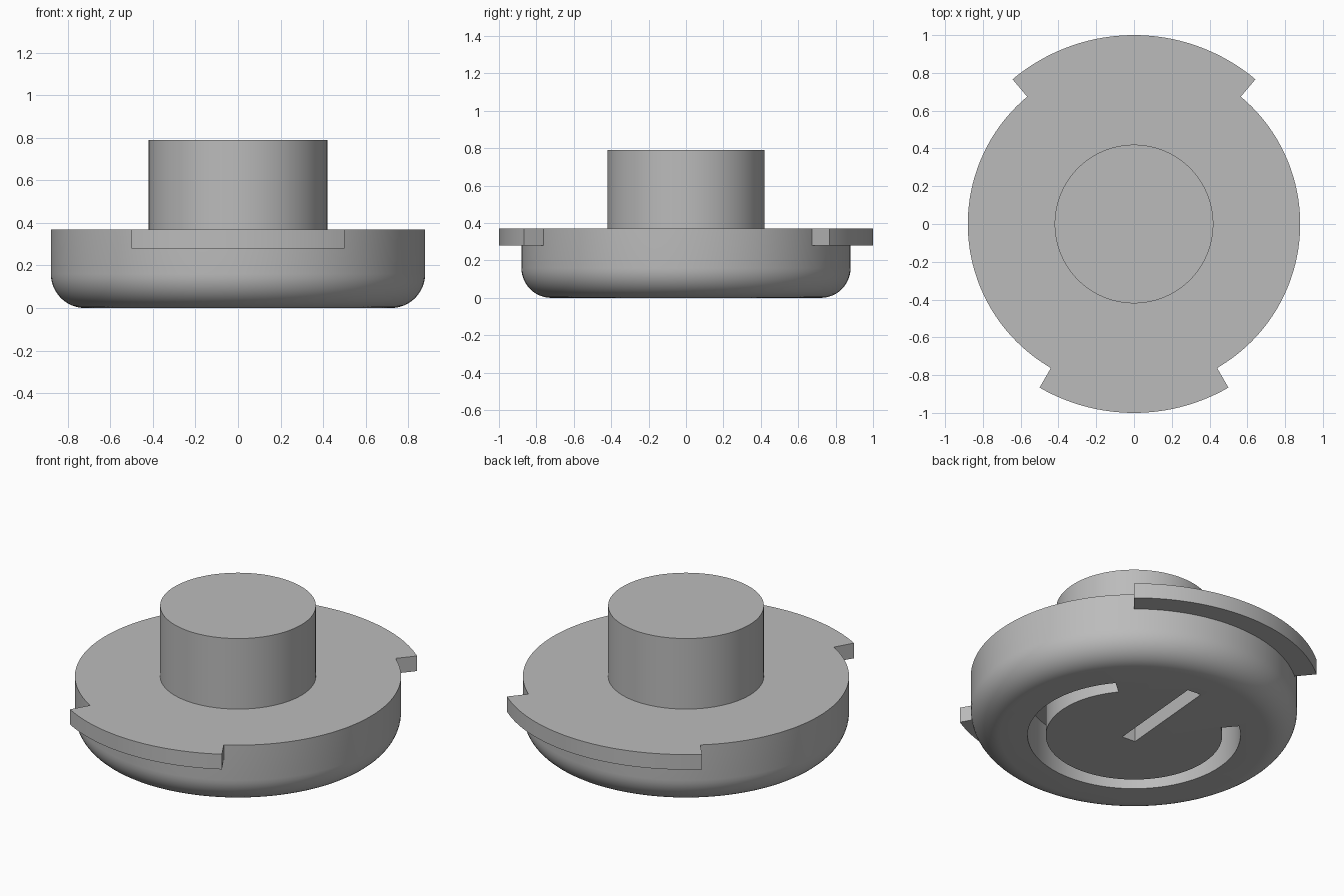
import bpy, bmesh
from math import radians, cos, sin, pi
from mathutils import Matrix

cube = bpy.data.objects.get("Cube")
if cube:
    bpy.data.objects.remove(cube, do_unlink=True)

grey = bpy.data.materials.new("plain grey")
grey.use_nodes = True
grey.diffuse_color = (0.5, 0.5, 0.5, 1)
grey.node_tree.nodes["Principled BSDF"].inputs["Base Color"].default_value = (0.5, 0.5, 0.5, 1)

DISC_R, DISC_H, FILLET = 0.88, 0.37, 0.16
SLOT_ANGLE = radians(85)


def finish(name, bm):
    """Turn a bmesh into a named grey object."""
    bmesh.ops.recalc_face_normals(bm, faces=bm.faces)
    mesh = bpy.data.meshes.new(name)
    bm.to_mesh(mesh)
    bm.free()
    mesh.materials.append(grey)
    obj = bpy.data.objects.new(name, mesh)
    bpy.context.collection.objects.link(obj)
    return obj


def lathe(name, profile, steps=128):
    """Revolve (radius, height) points around the z axis."""
    bm = bmesh.new()
    rings = []
    for r, z in profile:
        rings.append([bm.verts.new((r * cos(2 * pi * i / steps), r * sin(2 * pi * i / steps), z))
                      for i in range(steps)])
    for low, high in zip(rings, rings[1:]):
        for i in range(steps):
            j = (i + 1) % steps
            bm.faces.new((low[i], low[j], high[j], high[i]))
    bm.faces.new(rings[0])
    bm.faces.new(rings[-1])
    return finish(name, bm)


def ring_sector(name, r0, r1, start, end, z0, z1):
    """Solid arc between two radii, angles in degrees."""
    bm = bmesh.new()
    steps = int(abs(end - start) / 2)
    angles = [radians(start + (end - start) * i / steps) for i in range(steps + 1)]
    outline = [(r1 * cos(a), r1 * sin(a)) for a in angles]
    outline += [(r0 * cos(a), r0 * sin(a)) for a in reversed(angles)]
    base = bm.faces.new([bm.verts.new((x, y, z0)) for x, y in outline])
    grown = bmesh.ops.extrude_face_region(bm, geom=[base], use_keep_orig=True)
    moved = [g for g in grown["geom"] if isinstance(g, bmesh.types.BMVert)]
    bmesh.ops.translate(bm, vec=(0, 0, z1 - z0), verts=moved)
    return finish(name, bm)


def box(name, x0, x1, width, z0, z1, angle):
    """Bar lying along a direction from the axis."""
    bm = bmesh.new()
    place = (Matrix.Rotation(angle, 4, "Z")
             @ Matrix.Translation(((x0 + x1) / 2, 0, (z0 + z1) / 2))
             @ Matrix.Diagonal((x1 - x0, width, z1 - z0, 1)))
    bmesh.ops.create_cube(bm, size=1, matrix=place)
    return finish(name, bm)


def carve(target, cutter):
    """Cut one object out of another, then drop the cutter."""
    mod = target.modifiers.new("cut", "BOOLEAN")
    mod.operation, mod.solver, mod.object = "DIFFERENCE", "EXACT", cutter
    cutter.hide_render = True
    bpy.ops.object.select_all(action="DESELECT")
    bpy.context.view_layer.objects.active = target
    target.select_set(True)
    bpy.ops.object.modifier_apply(modifier=mod.name)
    bpy.data.objects.remove(cutter, do_unlink=True)


# Disc with a rounded lower rim
arc = [radians(-90 + 90 * i / 12) for i in range(13)]
rim = [(DISC_R - FILLET + FILLET * cos(a), FILLET + FILLET * sin(a)) for a in arc]
disc = lathe("disc_body", rim + [(DISC_R, DISC_H)])

# Curved groove and straight slot in the underside
carve(disc, ring_sector("groove_cutter", 0.476, 0.574, 130, 400, -0.1, 0.25))
carve(disc, box("slot_cutter", -0.05, 0.567, 0.085, -0.1, 0.25, SLOT_ANGLE))

# Central post
post = lathe("central_post", [(0.42, DISC_H - 0.01), (0.42, 0.79)])

# Locking lugs, the back one wider
back_lug = ring_sector("back_lug", DISC_R - 0.002, 1, 50, 130, 0.28, DISC_H)
front_lug = ring_sector("front_lug", DISC_R - 0.002, 1, 240, 300, 0.28, DISC_H)

# Smooth the round walls and keep the rims sharp
bpy.ops.object.select_all(action="DESELECT")
for part in (disc, post, back_lug, front_lug):
    part.select_set(True)
bpy.context.view_layer.objects.active = disc
bpy.ops.object.shade_smooth_by_angle(angle=radians(30))
